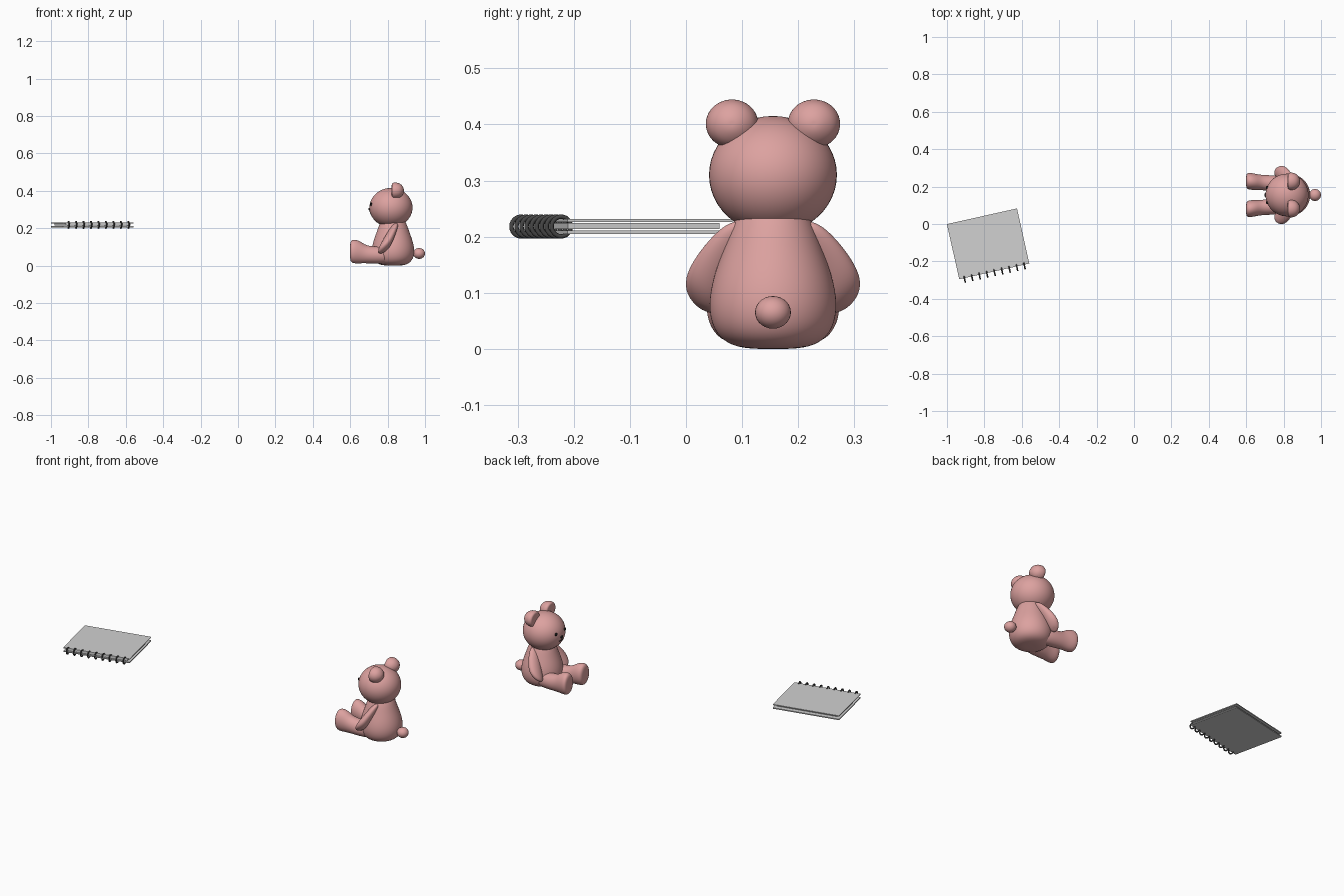
import bpy, bmesh
from math import sin, cos, pi, sqrt, radians
from mathutils import Vector, Matrix

cube = bpy.data.objects.get("Cube")
if cube:
    bpy.data.objects.remove(cube, do_unlink=True)


def material(name, rgb):
    m = bpy.data.materials.new(name)
    m.use_nodes = True
    m.diffuse_color = (*rgb, 1)
    m.node_tree.nodes["Principled BSDF"].inputs["Base Color"].default_value = (*rgb, 1)
    return m


PINK = material("dusty pink", (0.72, 0.36, 0.35))
GREY = material("light grey", (0.64, 0.64, 0.64))
DARK = material("dark grey", (0.06, 0.06, 0.06))
BLACK = material("black", (0.01, 0.01, 0.01))


def finish(name, bm, mat, subsurf=0, smooth=True):
    bmesh.ops.recalc_face_normals(bm, faces=bm.faces)
    me = bpy.data.meshes.new(name)
    bm.to_mesh(me)
    bm.free()
    me.materials.append(mat)
    for p in me.polygons:
        p.use_smooth = smooth
    ob = bpy.data.objects.new(name, me)
    bpy.context.collection.objects.link(ob)
    if subsurf:
        mod = ob.modifiers.new("smooth", "SUBSURF")
        mod.levels = mod.render_levels = subsurf
    return ob


def ball(name, center, radii, mat, segs=40):
    bm = bmesh.new()
    bmesh.ops.create_uvsphere(bm, u_segments=segs, v_segments=segs // 2, radius=1)
    bmesh.ops.transform(bm, matrix=Matrix.Translation(center) @ Matrix.Diagonal((*radii, 1)), verts=bm.verts)
    return finish(name, bm, mat)


def loft(name, stations, u, v, mat, segs=16):
    """Skin elliptical rings (center, u radius, v radius); close both ends with a fan."""
    u, v = Vector(u).normalized(), Vector(v).normalized()
    bm = bmesh.new()
    rings = []
    for c, a, b in stations:
        rings.append([bm.verts.new(Vector(c) + u * a * cos(2 * pi * i / segs) + v * b * sin(2 * pi * i / segs))
                      for i in range(segs)])
    for r, q in zip(rings, rings[1:]):
        for i in range(segs):
            j = (i + 1) % segs
            bm.faces.new((r[i], r[j], q[j], q[i]))
    for r, st in ((rings[0], stations[0]), (rings[-1], stations[-1])):
        tip = bm.verts.new(st[0])
        for i in range(segs):
            bm.faces.new((r[i], r[(i + 1) % segs], tip))
    return finish(name, bm, mat, subsurf=2)


# ---- Seated bear, facing -x ----
CY = 0.155
HEAD = Vector((0.818, CY, 0.31))
HR = Vector((0.115, 0.114, 0.105))

body_profile = [(0.0, 0.045), (0.008, 0.083), (0.035, 0.109), (0.08, 0.117), (0.13, 0.107),
                (0.18, 0.088), (0.23, 0.071), (0.26, 0.05)]
loft("body", [((0.829, CY, z), r, r) for z, r in body_profile], (1, 0, 0), (0, 1, 0), PINK, 24)
ball("head", HEAD, HR, PINK, 48)
ball("tail", (0.968, CY, 0.065), (0.032, 0.032, 0.029), PINK, 28)


def on_face(dy, dz):
    """Point on the front of the head."""
    k = sqrt(1 - (dy / HR.y) ** 2 - (dz / HR.z) ** 2)
    return HEAD + Vector((-HR.x * k, dy, dz))


def stitch(name, points, radius):
    cu = bpy.data.curves.new(name, "CURVE")
    cu.dimensions = "3D"
    cu.bevel_depth = radius
    cu.bevel_resolution = 2
    cu.use_fill_caps = True
    sp = cu.splines.new("POLY")
    sp.points.add(len(points) - 1)
    for p, co in zip(sp.points, points):
        p.co = (*co, 1)
    cu.materials.append(BLACK)
    bpy.context.collection.objects.link(bpy.data.objects.new(name, cu))


for s, side in ((1, "right"), (-1, "left")):
    def at(x, dy, z):
        return Vector((x, CY + s * dy, z))

    # Ear: domed at the back, flat at the front
    ear = [(-0.02, 0.03), (-0.02, 0.042), (-0.008, 0.049), (0.012, 0.047),
           (0.03, 0.038), (0.042, 0.02), (0.045, 0.008)]
    loft(side + "_ear", [(at(0.842 + x, 0.073, 0.401), r, r * 0.93) for x, r in ear],
         (0, 1, 0), (0, 0, 1), PINK)

    # Arm: narrow shoulder swelling to a round paw
    arm = [((0.838, 0.052, 0.222), 0.012), ((0.835, 0.065, 0.208), 0.025), ((0.82, 0.088, 0.175), 0.032),
           ((0.803, 0.108, 0.14), 0.037), ((0.788, 0.121, 0.108), 0.039),
           ((0.778, 0.124, 0.085), 0.033), ((0.773, 0.123, 0.072), 0.016)]
    loft(side + "_arm", [(at(*c), r, r * 1.05) for c, r in arm],
         (0.93, 0, 0.36), (0.1, s * 0.85, 0.4), PINK)

    # Leg: thick at the hip, slim ankle, upright foot with a flat sole
    leg = [((0.82, 0.052, 0.055), 0.03, 0.035), ((0.79, 0.055, 0.055), 0.046, 0.046),
           ((0.73, 0.062, 0.056), 0.045, 0.047), ((0.685, 0.067, 0.06), 0.041, 0.048),
           ((0.655, 0.07, 0.071), 0.043, 0.06), ((0.625, 0.073, 0.076), 0.047, 0.066),
           ((0.603, 0.075, 0.076), 0.044, 0.061), ((0.599, 0.075, 0.076), 0.025, 0.035)]
    loft(side + "_leg", [(at(*c), a, b) for c, a, b in leg], (0, 1, 0), (0, 0, 1), PINK)

    # Eye and half of the mouth
    ball(side + "_eye", on_face(s * 0.04, 0.018), (0.006, 0.009, 0.009), BLACK, 16)
    stitch(side + "_mouth", [on_face(s * 0.018 * t, -0.026 - 0.008 * sin(pi * t)) for t in (0, 0.25, 0.5, 0.75, 1)],
           0.0015)

ball("nose", on_face(0, -0.008), (0.006, 0.011, 0.007), BLACK, 16)
stitch("nose_line", [on_face(0, -0.01), on_face(0, -0.026)], 0.0015)

# ---- Ring-bound notebook, turned on its side axis ----
PLACE = Matrix.Translation((-0.78, -0.106, 0.218)) @ Matrix.Rotation(radians(12.6), 4, "Z")
W, D = 0.384, 0.302


def slab(name, w, d, z0, z1, dy=0):
    bm = bmesh.new()
    bmesh.ops.create_cube(bm, size=1)
    bmesh.ops.transform(bm, matrix=Matrix.Translation((0, dy, (z0 + z1) / 2))
                        @ Matrix.Diagonal((w, d, z1 - z0, 1)), verts=bm.verts)
    finish(name, bm, GREY, smooth=False).matrix_world = PLACE


slab("front_cover", W, D, 0.008, 0.013)
slab("pages", W - 0.03, D - 0.025, -0.004, 0.006, -0.008)
slab("back_cover", W, D, -0.013, -0.007)


def ring(name, x, major=0.0175, minor=0.004, n=24, m=8):
    bm = bmesh.new()
    grid = []
    for i in range(n):
        a = 2 * pi * i / n
        loop = []
        for j in range(m):
            b = 2 * pi * j / m
            r = major + minor * cos(b)
            loop.append(bm.verts.new((x + minor * sin(b), -D / 2 - 0.005 + r * cos(a), r * sin(a))))
        grid.append(loop)
    for i in range(n):
        p, q = grid[i], grid[(i + 1) % n]
        for j in range(m):
            k = (j + 1) % m
            bm.faces.new((p[j], p[k], q[k], q[j]))
    finish(name, bm, DARK).matrix_world = PLACE


for i in range(9):
    ring("binding_ring_%d" % (i + 1), (i - 4) * 0.041)
